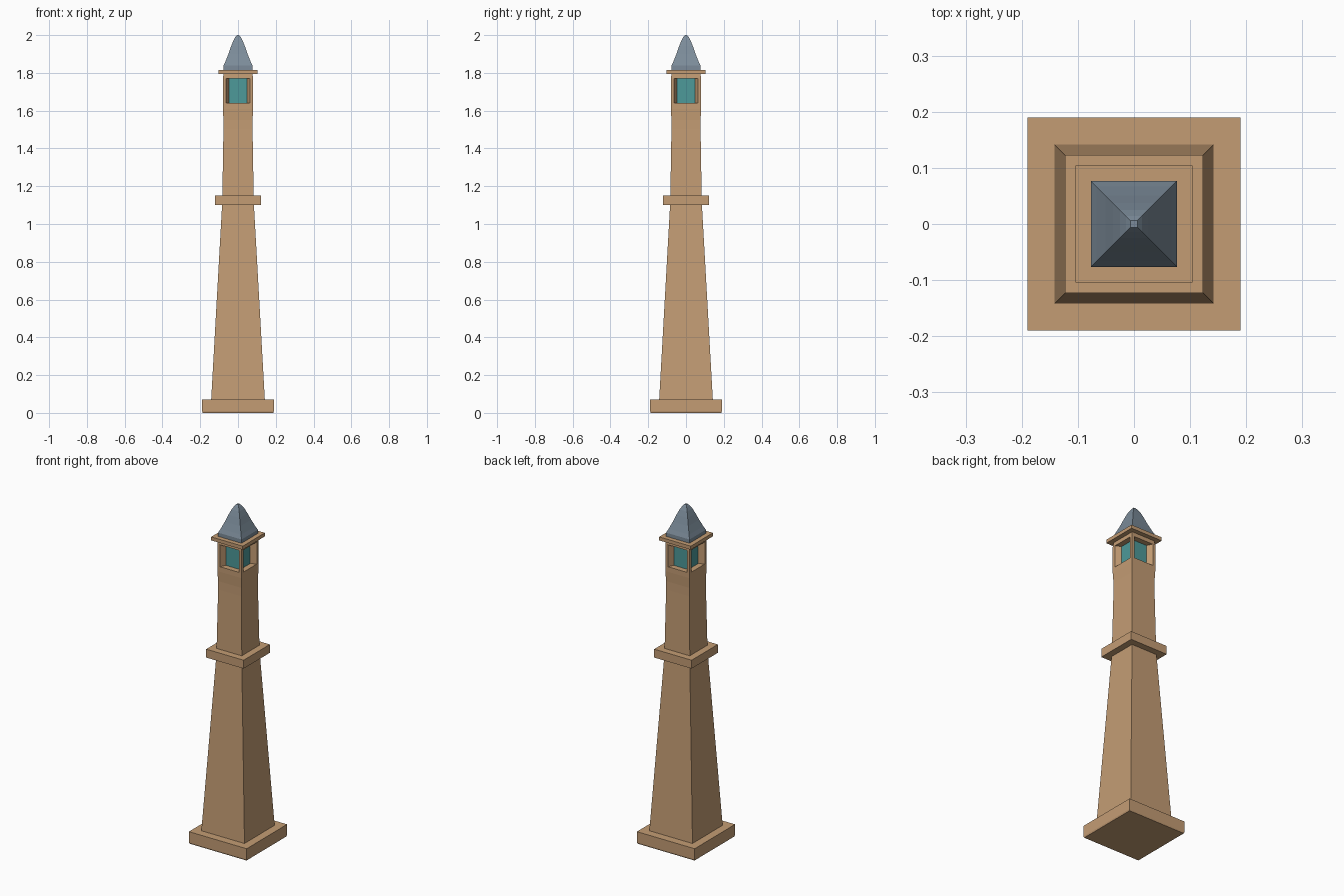
import bpy
import bmesh

if "Cube" in bpy.data.objects:
    bpy.data.objects.remove(bpy.data.objects["Cube"])


def material(name, rgb):
    m = bpy.data.materials.new(name)
    m.diffuse_color = (*rgb, 1)
    m.use_nodes = True
    m.node_tree.nodes["Principled BSDF"].inputs["Base Color"].default_value = m.diffuse_color
    return m


STONE = material("sandstone", (0.55, 0.335, 0.175))
SLATE = material("slate", (0.20, 0.26, 0.32))
GLASS = material("teal_glass", (0.075, 0.32, 0.32))


def square(h):
    return [(-h, -h), (h, -h), (h, h), (-h, h)]


def loft(name, sections, mat):
    """Skin a stack of (z, outline) sections and close both ends."""
    bm = bmesh.new()
    rings = [[bm.verts.new((x, y, z)) for x, y in pts] for z, pts in sections]
    n = len(rings[0])
    for a, b in zip(rings, rings[1:]):
        for i in range(n):
            j = (i + 1) % n
            bm.faces.new((a[i], a[j], b[j], b[i]))
    bm.faces.new(rings[0][::-1])
    bm.faces.new(rings[-1])
    bmesh.ops.recalc_face_normals(bm, faces=bm.faces)
    mesh = bpy.data.meshes.new(name)
    bm.to_mesh(mesh)
    bm.free()
    mesh.materials.append(mat)
    ob = bpy.data.objects.new(name, mesh)
    bpy.context.collection.objects.link(ob)
    return ob


def tower_part(name, profile, mat):
    """Square tower section from (z, half width) pairs."""
    return loft(name, [(z, square(h)) for z, h in profile], mat)


# Base and tapering lower shaft
tower_part("plinth", [(0, 0.187), (0.008, 0.19), (0.072, 0.19)], STONE)
tower_part("lower_shaft", [(0.07, 0.142), (1.105, 0.084)], STONE)
tower_part("belt_course", [(1.10, 0.123), (1.15, 0.123)], STONE)

# Upper shaft, slightly waisted below the lantern
tower_part("upper_shaft", [(1.145, 0.083), (1.50, 0.077), (1.55, 0.077),
                           (1.61, 0.08), (1.64, 0.08)], STONE)

# Lantern room: recessed glass between splayed corner posts
tower_part("lantern_glass", [(1.638, 0.047), (1.772, 0.047)], GLASS)
for sx in (-1, 1):
    for sy in (-1, 1):
        pts = [(0.08, 0.08), (0.063, 0.08), (0.046, 0.046), (0.08, 0.063)]
        outline = [(sx * x, sy * y) for x, y in pts]
        side = ("front" if sy < 0 else "back") + ("_left" if sx < 0 else "_right")
        loft("lantern_post_" + side, [(1.64, outline), (1.77, outline)], STONE)
tower_part("lantern_lintel", [(1.77, 0.079), (1.797, 0.077)], STONE)
tower_part("cornice", [(1.795, 0.104), (1.816, 0.104)], STONE)

# Curved pyramid roof
tower_part("roof", [(1.814, 0.077), (1.838, 0.077), (1.86, 0.067), (1.90, 0.051),
                    (1.94, 0.037), (1.97, 0.025), (1.99, 0.014), (2.0, 0.006)], SLATE)
